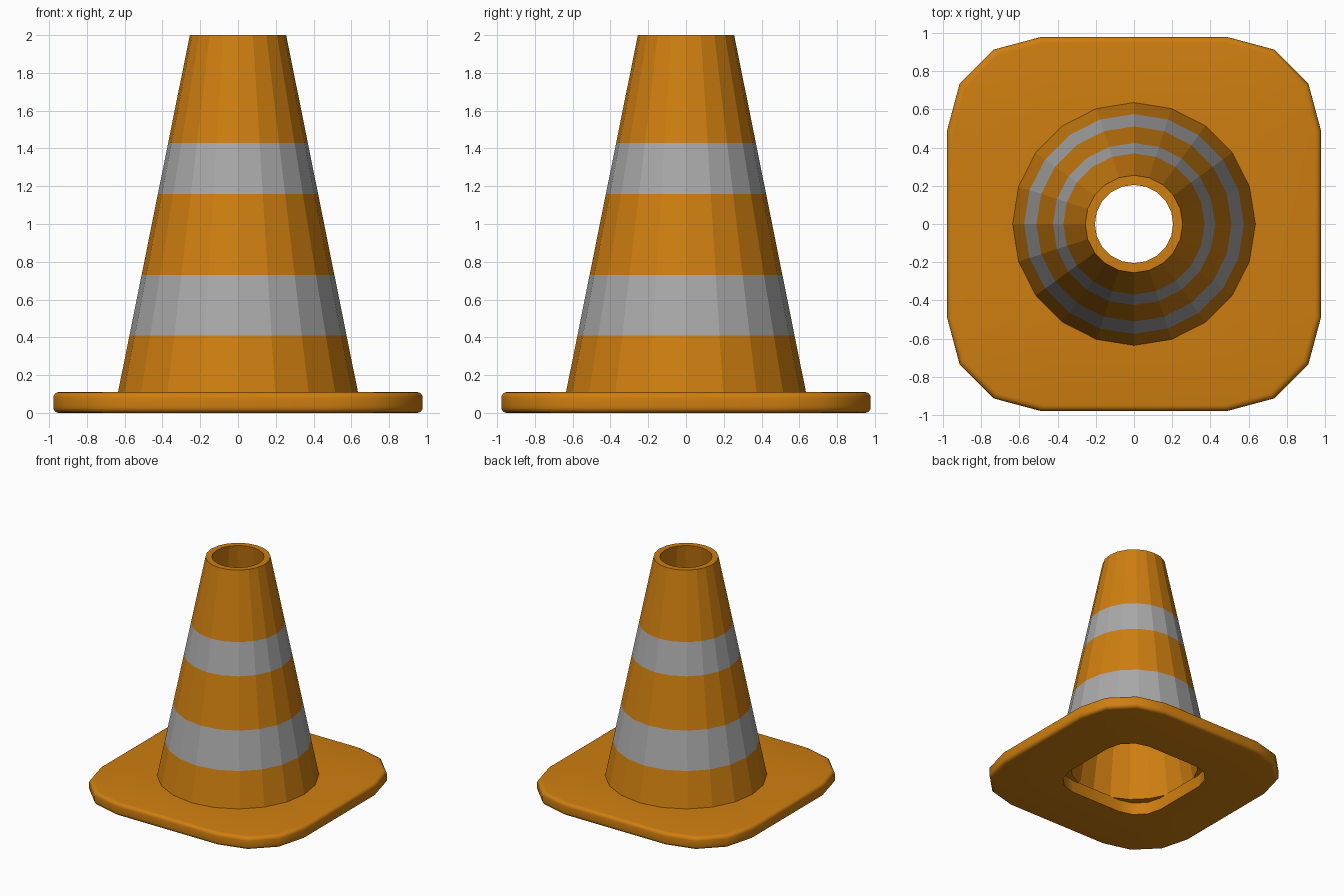
import bpy, bmesh
from math import cos, sin, pi, radians

if "Cube" in bpy.data.objects:
    bpy.data.objects.remove(bpy.data.objects["Cube"])


def material(name, rgb):
    m = bpy.data.materials.new(name)
    m.diffuse_color = (*rgb, 1)
    m.use_nodes = True
    m.node_tree.nodes["Principled BSDF"].inputs["Base Color"].default_value = m.diffuse_color
    return m


orange = material("orange", (0.62, 0.21, 0.005))
grey = material("reflective_grey", (0.40, 0.40, 0.40))


def loft(name, outline, profile, mats, bands=()):
    """Sweep a unit outline through a closed (scale, z) profile."""
    bm = bmesh.new()
    rings = [[bm.verts.new((x * s, y * s, z)) for x, y in outline] for s, z in profile]
    n = len(outline)
    for i, a in enumerate(rings):
        b = rings[(i + 1) % len(rings)]
        for j in range(n):
            k = (j + 1) % n
            f = bm.faces.new((a[j], a[k], b[k], b[j]))
            f.material_index = 1 if i in bands else 0
    bmesh.ops.recalc_face_normals(bm, faces=bm.faces)
    me = bpy.data.meshes.new(name)
    bm.to_mesh(me)
    bm.free()
    for m in mats:
        me.materials.append(m)
    ob = bpy.data.objects.new(name, me)
    bpy.context.collection.objects.link(ob)
    return ob


# Base plate: square with three-segment rounded corners, soft rim and open centre
square = []
for q, (sx, sy) in enumerate(((1, 1), (-1, 1), (-1, -1), (1, -1))):
    for t in range(4):
        a = radians(90 * q + 30 * t)
        square.append((0.5 * sx + 0.5 * cos(a), 0.5 * sy + 0.5 * sin(a)))

half, height, rim = 0.978, 0.11, 0.03
edge = [(half - rim + rim * cos(a), height / 2 + s * (height / 2 - rim) + rim * sin(a))
        for s, start in ((-1, -pi / 2), (1, 0))
        for a in (start + i * pi / 8 for i in range(5))]
base = loft("base_plate", square, [(0.48, 0.0)] + edge + [(0.48, height)], [orange])
bpy.context.view_layer.objects.active = base
base.select_set(True)
bpy.ops.object.shade_smooth_by_angle(angle=radians(35))

# Hollow 20-sided cone with two reflective bands
circle = [(cos(2 * pi * i / 20), sin(2 * pi * i / 20)) for i in range(20)]


def radius(z):
    return 0.635 + (z - 0.11) * (0.255 - 0.635) / 1.89


outer = [(radius(z), z) for z in (0.106, 0.41, 0.73, 1.16, 1.43, 2.0)]
loft("cone", circle, outer + [(0.205, 2.0), (0.515, 0.106)], [orange, grey], bands=(1, 3))
